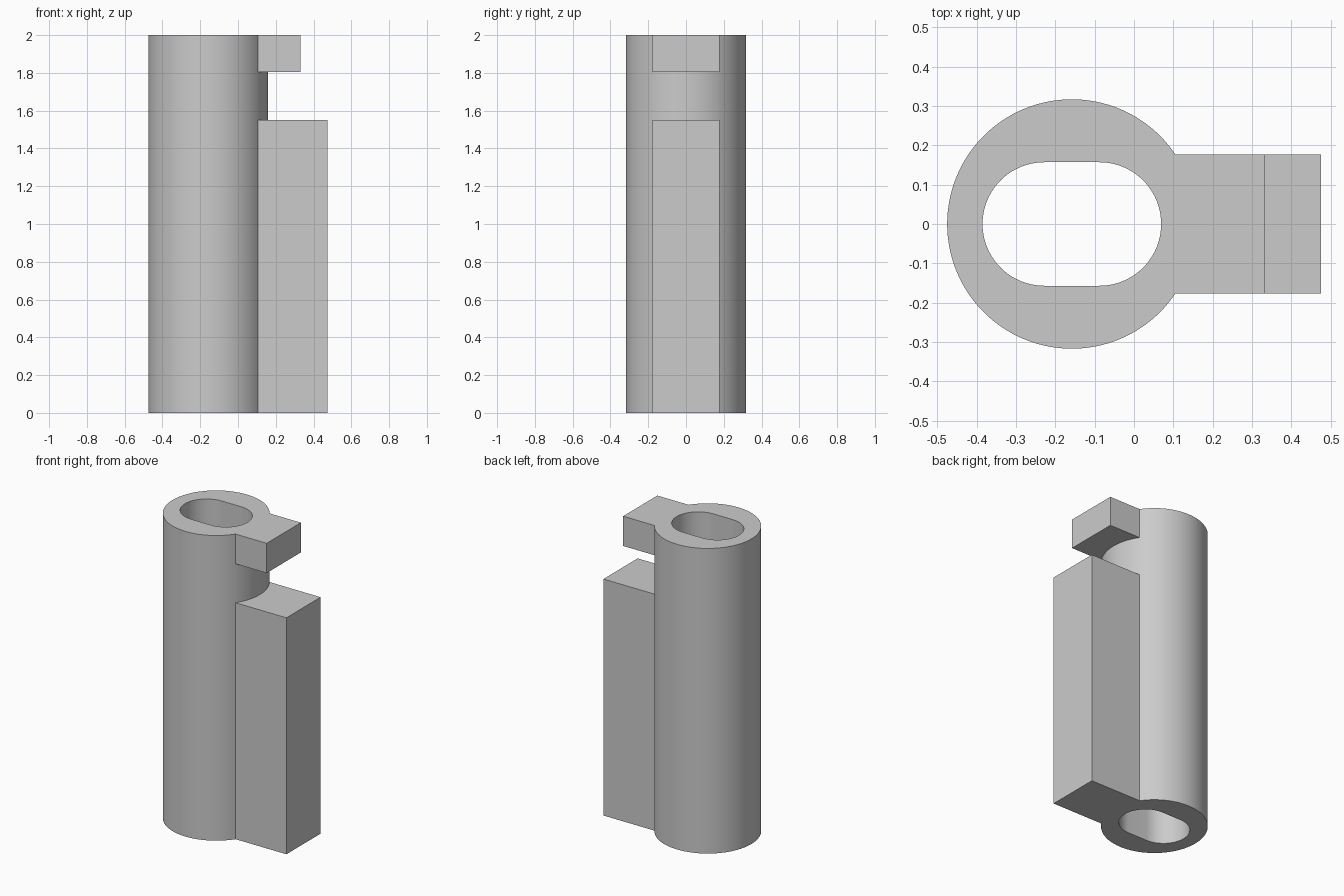
import bpy, bmesh, math

if "Cube" in bpy.data.objects:
    bpy.data.objects.remove(bpy.data.objects["Cube"], do_unlink=True)

HEIGHT = 2.0
AXIS_X = -0.158       # tube axis
RADIUS = 0.317
KEY_HALF = 0.177      # half width of the side blocks
SLOT_R = 0.157
SLOT_SHIFT = 0.07     # offset of each slot end from the axis

grey = bpy.data.materials.new("plain grey")
grey.use_nodes = True
colour = (0.6, 0.6, 0.6, 1.0)
grey.diffuse_color = colour
grey.node_tree.nodes["Principled BSDF"].inputs["Base Color"].default_value = colour


def arc(cx, r, start, end, steps):
    return [(cx + r * math.cos(start + (end - start) * i / steps),
             r * math.sin(start + (end - start) * i / steps)) for i in range(steps + 1)]


def prism(name, outline, z0, z1):
    """Extrude a counter-clockwise outline from z0 to z1."""
    bm = bmesh.new()
    base = bm.faces.new([bm.verts.new((x, y, z0)) for x, y in outline])
    top = bmesh.ops.extrude_face_region(bm, geom=[base], use_keep_orig=True)
    moved = [v for v in top["geom"] if isinstance(v, bmesh.types.BMVert)]
    bmesh.ops.translate(bm, verts=moved, vec=(0, 0, z1 - z0))
    bmesh.ops.recalc_face_normals(bm, faces=bm.faces)
    mesh = bpy.data.meshes.new(name)
    bm.to_mesh(mesh)
    bm.free()
    mesh.materials.append(grey)
    obj = bpy.data.objects.new(name, mesh)
    bpy.context.collection.objects.link(obj)
    return obj


def block(name, x1, z0, z1):
    x0 = 0.085        # buried inside the tube wall
    return prism(name, [(x0, -KEY_HALF), (x1, -KEY_HALF), (x1, KEY_HALF), (x0, KEY_HALF)], z0, z1)


def combine(target, tool, operation):
    tool.hide_render = True
    mod = target.modifiers.new(tool.name, "BOOLEAN")
    mod.operation = operation
    mod.solver = "EXACT"
    mod.object = tool
    bpy.ops.object.modifier_apply(modifier=mod.name)
    bpy.data.objects.remove(tool, do_unlink=True)


# Round tube body
body = prism("keyed_tube", arc(AXIS_X, RADIUS, 0, math.tau, 128)[:-1], 0, HEIGHT)
bpy.ops.object.select_all(action="DESELECT")
body.select_set(True)
bpy.context.view_layer.objects.active = body

# Long key block and short top tab
combine(body, block("long_key", 0.475, 0, 1.55), "UNION")
combine(body, block("top_tab", 0.332, 1.805, HEIGHT), "UNION")

# Stadium-shaped slot right through the tube
quarter = math.pi / 2
slot = (arc(AXIS_X + SLOT_SHIFT, SLOT_R, -quarter, quarter, 40)
        + arc(AXIS_X - SLOT_SHIFT, SLOT_R, quarter, 3 * quarter, 40))
combine(body, prism("slot_cutter", slot, -0.1, HEIGHT + 0.1), "DIFFERENCE")

bpy.ops.object.shade_smooth_by_angle(angle=math.radians(30))
